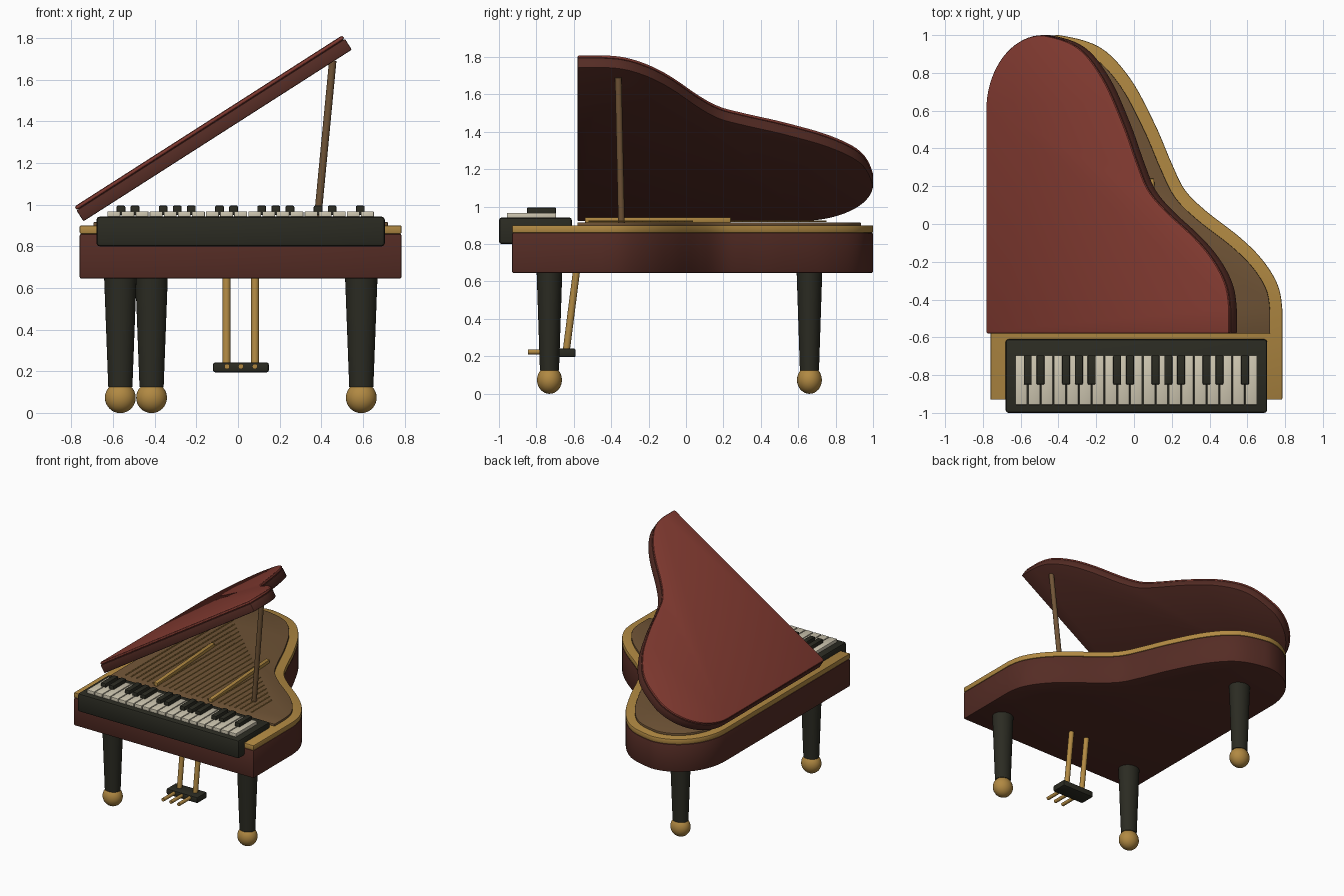
import bpy, bmesh
from math import sin, cos, pi, radians
from mathutils import Vector

if "Cube" in bpy.data.objects:
    bpy.data.objects.remove(bpy.data.objects["Cube"])


def material(name, rgb):
    m = bpy.data.materials.new(name)
    m.use_nodes = True
    m.diffuse_color = (*rgb, 1)
    m.node_tree.nodes["Principled BSDF"].inputs["Base Color"].default_value = (*rgb, 1)
    return m


MAHOGANY = material("dark mahogany", (0.09, 0.025, 0.018))
RED = material("red lacquer", (0.235, 0.045, 0.032))
GOLD = material("brass gold", (0.44, 0.25, 0.055))
BROWN = material("soundboard brown", (0.16, 0.088, 0.037))
BLACK = material("ebony", (0.024, 0.024, 0.016))
IVORY = material("ivory", (0.62, 0.57, 0.44))


def finish(bm, name, mat, bevel=0.0):
    """Round the sharp edges, smooth the gentle ones and make the object."""
    bmesh.ops.recalc_face_normals(bm, faces=bm.faces)
    if bevel:
        sharp = [e for e in bm.edges if e.calc_face_angle(0) > radians(50)]
        bmesh.ops.bevel(bm, geom=sharp, offset=bevel, segments=2, profile=0.5, affect='EDGES')
    mesh = bpy.data.meshes.new(name)
    bm.to_mesh(mesh)
    bm.free()
    mesh.shade_smooth()
    mesh.set_sharp_from_angle(angle=radians(28))
    mesh.materials.append(mat)
    ob = bpy.data.objects.new(name, mesh)
    bpy.context.collection.objects.link(ob)
    return ob


def slab(name, points, z0, z1, mat, bevel=0.0):
    bm = bmesh.new()
    base = bm.faces.new([bm.verts.new((x, y, z0)) for x, y in points])
    top = bmesh.ops.extrude_face_region(bm, geom=[base])["geom"]
    for v in top:
        if isinstance(v, bmesh.types.BMVert):
            v.co.z = z1
    return finish(bm, name, mat, bevel)


def box(name, x0, x1, y0, y1, z0, z1, mat, bevel=0.0):
    return slab(name, [(x0, y0), (x1, y0), (x1, y1), (x0, y1)], z0, z1, mat, bevel)


def rod(name, a, b, radius, mat, sides=16):
    a, b = Vector(a), Vector(b)
    bm = bmesh.new()
    bmesh.ops.create_cone(bm, cap_ends=True, segments=sides, radius1=radius,
                          radius2=radius, depth=(b - a).length)
    ob = finish(bm, name, mat)
    ob.location = (a + b) / 2
    ob.rotation_euler = (b - a).to_track_quat('Z', 'Y').to_euler()
    return ob


def spline(pts, steps=6):
    """Smooth curve through the given points."""
    p = [Vector(q) for q in pts]
    p = [p[0] - Vector((0.2, 0))] + p + [p[-1] - Vector((0, 0.15))]
    out = []
    for i in range(1, len(p) - 2):
        for k in range(steps):
            t = k / steps
            out.append(0.5 * (2 * p[i] + (p[i + 1] - p[i - 1]) * t
                       + (2 * p[i - 1] - 5 * p[i] + 4 * p[i + 1] - p[i + 2]) * t ** 2
                       + (3 * p[i] - p[i - 1] - 3 * p[i + 1] + p[i + 2]) * t ** 3))
    return out + [p[-2]]


BENT_SIDE = [(-0.40, 1.0), (-0.18, 0.935), (-0.02, 0.77), (0.11, 0.53), (0.2, 0.32),
             (0.27, 0.18), (0.38, 0.07), (0.56, -0.07), (0.68, -0.19), (0.76, -0.32),
             (0.785, -0.45)]


def outline(front, inset=0.0):
    """Wing-shaped plan, cut straight at the front, optionally shrunk."""
    front -= inset
    pts = [Vector((0.785, front)), Vector((-0.76, front))]
    pts += [Vector((-0.40 - 0.36 * cos(a), 0.6 + 0.4 * sin(a)))
            for a in [i * pi / 36 for i in range(18)]]
    pts += spline(BENT_SIDE)
    if not inset:
        return [tuple(p) for p in pts]
    out = []
    for i, p in enumerate(pts):
        d0 = (p - pts[i - 1]).normalized()
        d1 = (pts[(i + 1) % len(pts)] - p).normalized()
        n0, n1 = Vector((d0.y, -d0.x)), Vector((d1.y, -d1.x))
        out.append(tuple(p + (n0 + n1) * inset / (1 + n0.dot(n1))))
    return out


# Case, brass rim and soundboard
slab("case", outline(-0.93), 0.645, 0.86, MAHOGANY, 0.008)
slab("rim", outline(-0.93), 0.86, 0.90, GOLD, 0.006)
slab("soundboard", outline(-0.58, 0.065), 0.895, 0.916, BROWN, 0.004)

# Raised lid: dark slab with a lacquered top panel
plan = [((x + 0.76) * 0.99, y) for x, y in outline(-0.58)]
for part in (slab("lid", plan, 0, 0.062, MAHOGANY, 0.006),
             slab("lid_top", plan, 0.062, 0.083, RED, 0.012)):
    part.location = (-0.742, 0, 0.92)
    part.rotation_euler.y = -radians(32.6)
rod("lid_prop", (0.38, -0.345, 0.91), (0.455, -0.362, 1.69), 0.018, BROWN)

# Frame struts and strings
for i, x in enumerate((-0.33, 0.14)):
    slab(f"frame_strut_{i + 1}", [(x - 0.016, -0.54), (x + 0.016, -0.54),
         (x - 0.034, 0.24), (x - 0.066, 0.24)], 0.915, 0.942, GOLD, 0.004)
STRINGS = 24
for i in range(STRINGS):
    x = -0.6 + 1.08 * i / (STRINGS - 1)
    rod(f"string_{i + 1}", (x, -0.52, 0.922), (x, 0.18 - 0.95 * x, 0.922), 0.004, GOLD, 6)

# Keyboard
box("keyboard_case", -0.68, 0.705, -1.0, -0.61, 0.80, 0.942, BLACK, 0.015)
KEYS, LEFT, RIGHT = 19, -0.63, 0.655
pitch = (RIGHT - LEFT) / KEYS
for i in range(KEYS):
    x = LEFT + i * pitch
    box(f"white_key_{i + 1}", x + 0.003, x + pitch - 0.003, -0.957, -0.695,
        0.935, 0.967, IVORY, 0.003)
    if i % 7 in (1, 2, 4, 5, 6):
        box(f"black_key_{i}", x - 0.021, x + 0.021, -0.85, -0.695,
            0.95, 0.995, BLACK, 0.006)

# Tapered legs on ball feet
for name, x, y in (("front_right", -0.565, -0.73), ("front_left", 0.592, -0.73),
                   ("back", -0.415, 0.66)):
    bm = bmesh.new()
    bmesh.ops.create_cone(bm, cap_ends=True, segments=32, radius1=0.058,
                          radius2=0.078, depth=0.53)
    leg = finish(bm, name + "_leg", BLACK)
    leg.location = (x, y, 0.39)
    leg.scale.y = 0.88
    bm = bmesh.new()
    bmesh.ops.create_uvsphere(bm, u_segments=32, v_segments=16, radius=0.074)
    foot = finish(bm, name + "_foot", GOLD)
    foot.location = (x, y, 0.073)
    foot.scale.y = 0.9

# Pedal lyre
box("pedal_box", -0.12, 0.148, -0.71, -0.59, 0.195, 0.242, BLACK, 0.01)
for i, x in enumerate((-0.055, 0.082)):
    rod(f"lyre_rod_{i + 1}", (x, -0.64, 0.23), (x, -0.585, 0.66), 0.019, GOLD)
for i, x in enumerate((-0.053, 0.014, 0.081)):
    rod(f"pedal_{i + 1}", (x, -0.845, 0.223), (x, -0.69, 0.223), 0.013, GOLD)
